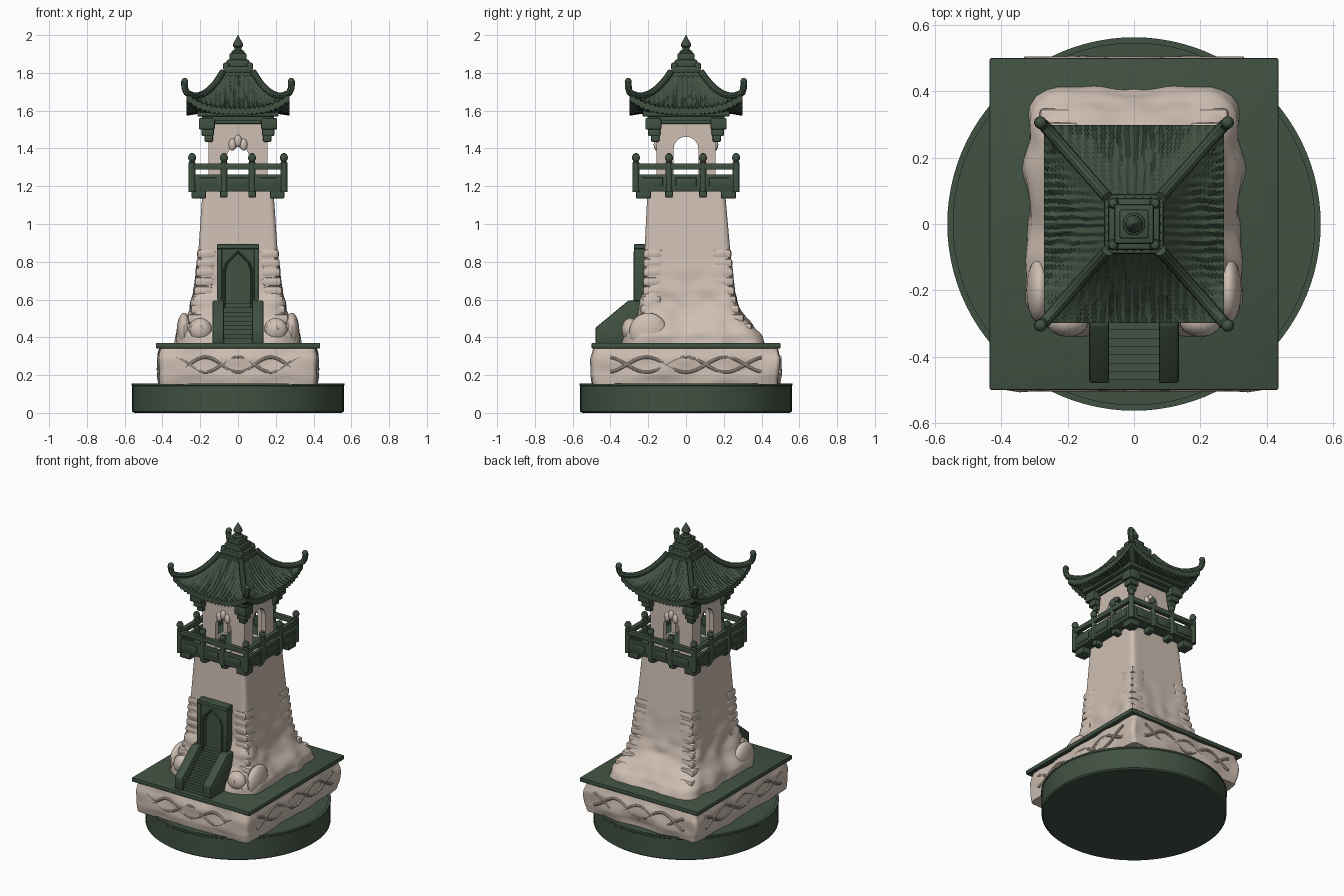
import bpy, bmesh, math
from mathutils import Vector, Matrix, noise

if "Cube" in bpy.data.objects:
    bpy.data.objects.remove(bpy.data.objects["Cube"])

def material(name, c):
    m = bpy.data.materials.new(name)
    m.diffuse_color = (*c, 1)
    m.use_nodes = True
    m.node_tree.nodes["Principled BSDF"].inputs["Base Color"].default_value = m.diffuse_color
    return m
GREEN = material("dark green", (0.052, 0.083, 0.055))
STONE = material("warm beige", (0.62, 0.52, 0.45))

def finish(name, bm, mat, bevel=0):
    bmesh.ops.recalc_face_normals(bm, faces=bm.faces)
    if bevel:
        bmesh.ops.bevel(bm, geom=bm.edges[:], offset=bevel, segments=2, affect='EDGES', profile=0.5)
    me = bpy.data.meshes.new(name)
    bm.to_mesh(me)
    bm.free()
    me.materials.append(mat)
    ob = bpy.data.objects.new(name, me)
    bpy.context.collection.objects.link(ob)
    return ob

def add_box(bm, x0, x1, y0, y1, z0, z1):
    m = Matrix.Translation(((x0+x1)/2, (y0+y1)/2, (z0+z1)/2)) @ Matrix.Diagonal((abs(x1-x0), abs(y1-y0), abs(z1-z0), 1))
    bmesh.ops.create_cube(bm, size=1, matrix=m)

def boxes(name, items, mat, bevel=0):
    bm = bmesh.new()
    for b in items:
        add_box(bm, *b)
    return finish(name, bm, mat, bevel)

def lathe(name, prof, mat, n=64, at=(0, 0, 0)):
    bm = bmesh.new()
    rings = [[bm.verts.new((at[0]+r*math.cos(2*math.pi*i/n), at[1]+r*math.sin(2*math.pi*i/n), at[2]+z))
              for i in range(n)] for r, z in prof]
    for a, b in zip(rings, rings[1:]):
        for i in range(n):
            bm.faces.new((a[i], a[(i+1) % n], b[(i+1) % n], b[i]))
    bm.faces.new(rings[0]); bm.faces.new(rings[-1])
    return finish(name, bm, mat)

def curve_mesh(name, cu, mat, mtx=Matrix()):
    tmp = bpy.data.objects.new(name + "_tmp", cu)
    bpy.context.collection.objects.link(tmp)
    dg = bpy.context.evaluated_depsgraph_get()
    me = bpy.data.meshes.new_from_object(tmp.evaluated_get(dg))
    bpy.data.objects.remove(tmp)
    me.transform(mtx)
    me.materials.clear(); me.materials.append(mat)
    ob = bpy.data.objects.new(name, me)
    bpy.context.collection.objects.link(ob)

def plate(name, loops, thick, y, rot, mat):
    # upright plate in the x-z plane, inner loops become holes
    cu = bpy.data.curves.new(name, 'CURVE')
    cu.dimensions = '2D'; cu.fill_mode = 'BOTH'; cu.extrude = thick/2
    for lp in loops:
        s = cu.splines.new('POLY'); s.points.add(len(lp)-1); s.use_cyclic_u = True
        for p, q in zip(s.points, lp):
            p.co = (q[0], q[1], 0, 1)
    curve_mesh(name, cu, mat, Matrix.Rotation(rot, 4, 'Z') @ Matrix.Translation((0, y, 0)) @ Matrix.Rotation(math.pi/2, 4, 'X'))

def tube(name, pts, r, mat):
    cu = bpy.data.curves.new(name, 'CURVE')
    cu.dimensions = '3D'; cu.bevel_depth = r; cu.bevel_resolution = 3; cu.use_fill_caps = True
    s = cu.splines.new('POLY'); s.points.add(len(pts)-1)
    for p, q in zip(s.points, pts):
        p.co = (*q, 1)
    curve_mesh(name, cu, mat)

def rounded_rect(hx, y0, y1, r, nc=6, ns=16):
    cs = [(hx-r, y1-r), (r-hx, y1-r), (r-hx, y0+r), (hx-r, y0+r)]
    arc = [[(cx+r*math.cos(a), cy+r*math.sin(a), math.cos(a), math.sin(a))
            for a in [(k+j/nc)*math.pi/2 for j in range(nc+1)]] for k, (cx, cy) in enumerate(cs)]
    out = []
    for k in range(4):
        a, b = arc[k][-1], arc[(k+1) % 4][0]
        out += arc[k] + [tuple(a[i]+(b[i]-a[i])*j/ns for i in range(4)) for j in range(1, ns)]
    return out

def interp(prof, z):
    for a, b in zip(prof, prof[1:]):
        if z <= b[0]:
            t = (z-a[0])/(b[0]-a[0])
            return [p+(q-p)*t for p, q in zip(a[1:], b[1:])]
    return prof[-1][1:]

def loft(name, prof, n, mat, amp):
    # stacked rounded rectangles with a soft carved surface
    bm = bmesh.new(); rings = []
    for k in range(n+1):
        z = prof[0][0]+(prof[-1][0]-prof[0][0])*k/n
        ring = []
        for x, y, nx, ny in rounded_rect(*interp(prof, z)):
            d = amp(z)*noise.noise(Vector((abs(x)*9+3, y*9, z*11)))
            ring.append(bm.verts.new((x+nx*d, y+ny*d, z)))
        rings.append(ring)
    m = len(rings[0])
    for a, b in zip(rings, rings[1:]):
        for i in range(m):
            bm.faces.new((a[i], a[(i+1) % m], b[(i+1) % m], b[i]))
    bm.faces.new(rings[0]); bm.faces.new(rings[-1])
    return finish(name, bm, mat)

# round base and carved plinth with its slab
lathe("round_base", [(.55, 0), (.56, .008), (.56, .142), (.563, .145), (.563, .155), (.545, .155), (.545, .15)], GREEN, 96)
loft("plinth", [(.15, .41, -.49, .49, .03), (.20, .423, -.5, .5, .03), (.29, .423, -.5, .5, .03), (.345, .41, -.485, .485, .03)],
     20, STONE, lambda z: .016)
boxes("plinth_slab", [(-.435, .435, -.5, .5, .342, .37)], GREEN, .004)
for s in (-1, 1):
    for z0, ph in ((.255, 0), (.255, math.pi)):
        ts = [i/40*2-1 for i in range(41)]
        tube("plinth_carving", [(t*.33, s*.496, z0+.04*math.cos(t*6+ph)) for t in ts], .009, STONE)
        tube("plinth_carving_side", [(s*.42, t*.4, z0+.04*math.cos(t*6+ph)) for t in ts], .009, STONE)

# tower body
T = [(.36, .325, -.335, .42, .13), (.42, .315, -.32, .395, .12), (.46, .297, -.295, .355, .1), (.5, .275, -.268, .315, .08),
     (.56, .25, -.24, .28, .06), (.63, .234, -.228, .258, .045), (.85, .21, -.22, .235, .03), (1.19, .187, -.203, .205, .025)]
loft("tower_body", T, 70, STONE, lambda z: .022*max(0, min(1, (.85-z)/.3)))
# pillow stones on the tower corners
bm = bmesh.new()
for k in range(9):
    z = .45+k*.049
    hx, y0, y1, r = interp(T, z)
    for sx in (-1, 1):
        for y, sy in ((y0, -1), (y1, 1)):
            w = .05
            ins = r*.29+w-.014
            m = Matrix.Translation((sx*(hx-ins), y-sy*ins, z)) @ Matrix.Diagonal((w*2, w*2, .047, 1))
            bmesh.ops.create_cube(bm, size=1, matrix=m)
finish("corner_stones", bm, STONE, .014)
# scroll stones beside the stairs
for sx in (-1, 1):
    bm = bmesh.new()
    bmesh.ops.create_uvsphere(bm, u_segments=24, v_segments=14, radius=1,
                              matrix=Matrix.Translation((sx*.2, -.295, .44)) @ Matrix.Diagonal((.062, .045, .062, 1)))
    bmesh.ops.create_uvsphere(bm, u_segments=20, v_segments=12, radius=1,
                              matrix=Matrix.Translation((sx*.285, -.2, .43)) @ Matrix.Diagonal((.04, .1, .1, 1)))
    finish("scroll_stone", bm, STONE)
    tube("scroll_spiral", [(sx*.2+(.012+.0024*i)*math.cos(i*.6), -.335+.0012*i, .44+(.012+.0024*i)*math.sin(i*.6))
                           for i in range(21)], .006, STONE)

# doorway
arch = [(-.066, .5), (-.066, .75), (-.055, .79), (-.028, .82), (0, .85), (.028, .82), (.055, .79), (.066, .75), (.066, .5)]
plate("door_frame", [[(-.105, .37), (.105, .37), (.105, .89), (-.105, .89)], arch], .06, -.24, 0, GREEN)
boxes("door_panel", [(-.1, .1, -.243, -.2, .37, .88)], GREEN)
tube("door_moulding", [(x*1.1, -.27, z+.003) for x, z in arch], .007, GREEN)
boxes("door_trim", [(-.112, .112, -.276, -.2, .868, .893)] + [(s*.085, s*.112, -.276, -.2, .6, .868) for s in (-1, 1)], GREEN, .004)
# stairs with sloping side walls
N = 9
boxes("stairs", [(-.08, .08, -.47+.025*i, -.24, .36, .37+.0235*(i+1)) for i in range(N)], GREEN)
for s in (-1, 1):
    bm = bmesh.new()
    f = bm.faces.new([bm.verts.new((s*.075, y, z)) for y, z in
                      ((-.48, .365), (-.48, .45), (-.305, .595), (-.22, .595), (-.22, .365))])
    g = bmesh.ops.extrude_face_region(bm, geom=[f])
    bmesh.ops.translate(bm, vec=(s*.06, 0, 0), verts=[v for v in g['geom'] if isinstance(v, bmesh.types.BMVert)])
    finish("stair_wall", bm, GREEN, .008)

# balcony
BX, BY = .243, .265
boxes("balcony_floor", [(-.25, .25, -.27, .27, 1.172, 1.2)], GREEN, .004)
rail, posts, brackets = [], [], []
for s in (-1, 1):
    for z0, z1, t in ((1.18, 1.262, .01), (1.288, 1.32, .014)):
        rail += [(-BX, BX, s*BY-t, s*BY+t, z0, z1), (s*BX-t, s*BX+t, -BY, BY, z0, z1)]
    for c in (-1, 0, 1):
        rail += [(c*.16-.05, c*.16+.05, s*BY-.015, s*BY+.015, 1.2, 1.245),
                 (s*BX-.015, s*BX+.015, c*.178-.055, c*.178+.055, 1.2, 1.245)]
    for c in (-1, 1):
        posts += [(s*BX, c*BY), (s*.074, c*BY), (s*BX, c*.09)]
        brackets += [(s*.055, s*.095, c*.15, c*.262, 1.14, 1.18), (s*.13, s*.24, c*.07, c*.11, 1.14, 1.18),
                     (s*.17, s*.245, c*.185, c*.265, 1.135, 1.18)]
boxes("balcony_railing", rail, GREEN, .003)
boxes("balcony_brackets", brackets, GREEN, .006)
for x, y in posts:
    lathe("balcony_post", [(.018, 1.17), (.018, 1.325), (.013, 1.332), (.02, 1.342), (.021, 1.356), (.014, 1.37), (.004, 1.375)], GREEN, 16, (x, y, 0))

# open lookout room with four arches
wall = [(-.158, 1.19), (.158, 1.19), (.148, 1.56), (-.148, 1.56)]
side = [(-.065, 1.2)] + [(-.065*math.cos(a), 1.397+.065*math.sin(a)) for a in [math.pi*i/16 for i in range(17)]] + [(.065, 1.2)]
front = [(-.058, 1.2)] + [(-.058+.116*i/24, 1.378+.035*math.sin(math.pi*i/24)**.5-.014*abs(math.cos(math.pi*i/8)))
                          for i in range(25)] + [(.058, 1.2)]
for k in range(4):
    plate("lookout_wall", [wall, side if k % 2 else front], .032, -.14, k*math.pi/2, STONE)
bm = bmesh.new()
for s in (-1, 1):
    for x in (-.03, 0, .03):
        bmesh.ops.create_uvsphere(bm, u_segments=14, v_segments=10, radius=1, matrix=Matrix.Translation(
            (x, s*.155, 1.42+.02*(x == 0))) @ Matrix.Diagonal((.02, .016, .032, 1)))
finish("arch_ornament", bm, STONE)

# stepped brackets and cornice under the roof
br = []
for sx in (-1, 1):
    for sy in (-1, 1):
        for c, w, z0, z1 in ((.155, .022, 1.435, 1.475), (.16, .032, 1.465, 1.505), (.165, .042, 1.5, 1.56)):
            br.append((sx*c-w, sx*c+w, sy*(c+.008)-w, sy*(c+.008)+w, z0, z1))
boxes("eave_brackets", br, GREEN, .006)
boxes("cornice", [(-h, h, -h-.015, h+.015, a, b) for h, a, b in
                  ((.165, 1.53, 1.55), (.19, 1.548, 1.572), (.215, 1.57, 1.6))], GREEN, .004)

# curved tiled roof
def roof_z(u, v):
    return 1.615+.185*(1-v)**1.8+.075*abs(u)**3*v*v
HX, HY, R0 = .272, .298, .08
bm = bmesh.new()
NU, NV = 140, 16
for k in range(4):
    wide, deep = (HX, HY) if k % 2 == 0 else (HY, HX)
    rows = []
    for j in range(NV+3):
        v = min(j/NV, 1)
        row = []
        for i in range(NU+1):
            u = i/NU*2-1
            w, d, z = R0+(wide-R0)*v, R0+(deep-R0)*v, roof_z(u, v)
            s = u*w
            if j <= NV+1:
                z += .006*math.cos(2*math.pi*s/.025+1.5*noise.noise(Vector((s*30, v*4, k))))*min(1, (1-abs(u))*12)
            if j == NV+1:
                z -= .036
            if j == NV+2:
                s, d, z = u*(wide-.075), deep-.075, 1.585
            row.append(bm.verts.new(Matrix.Rotation(k*math.pi/2, 3, 'Z') @ Vector((s, -d, z))))
        rows.append(row)
    for a, b in zip(rows, rows[1:]):
        for i in range(NU):
            bm.faces.new((a[i], b[i], b[i+1], a[i+1]))
bmesh.ops.remove_doubles(bm, verts=bm.verts[:], dist=.0005)
finish("tiled_roof", bm, GREEN)
# hip ridges with upturned tips
for sx in (-1, 1):
    for sy in (-1, 1):
        pts = [(sx*(R0+(HX-R0)*v), sy*(R0+(HY-R0)*v), roof_z(1, v)+.006) for v in [i/12 for i in range(13)]]
        pts += [(sx*.281, sy*.304, 1.717), (sx*.284, sy*.306, 1.742), (sx*.283, sy*.306, 1.757)]
        tube("hip_ridge", pts, .018, GREEN)
        bm = bmesh.new()
        bmesh.ops.create_uvsphere(bm, u_segments=16, v_segments=10, radius=.0185, matrix=Matrix.Translation((sx*.282, sy*.306, 1.754)))
        finish("ridge_tip", bm, GREEN)

# stepped finial
boxes("finial_steps", [(-h, h, -h, h, a, b) for h, a, b in
                       ((.09, 1.77, 1.803), (.078, 1.8, 1.835), (.06, 1.83, 1.87), (.044, 1.865, 1.905))], GREEN, .007)
for sx in (-1, 1):
    for sy in (-1, 1):
        lathe("finial_knob", [(.016, 1.82), (.017, 1.842), (.012, 1.852), (.003, 1.856)], GREEN, 12, (sx*.063, sy*.063, 0))
lathe("finial_spire", [(.035, 1.89), (.033, 1.915), (.02, 1.922), (.018, 1.932), (.027, 1.942), (.026, 1.955), (.012, 1.98), (.002, 2.0)], GREEN, 24)

bpy.ops.object.select_all(action='SELECT')
bpy.context.view_layer.objects.active = bpy.context.selected_objects[0]
bpy.ops.object.shade_smooth_by_angle(angle=math.radians(35))
